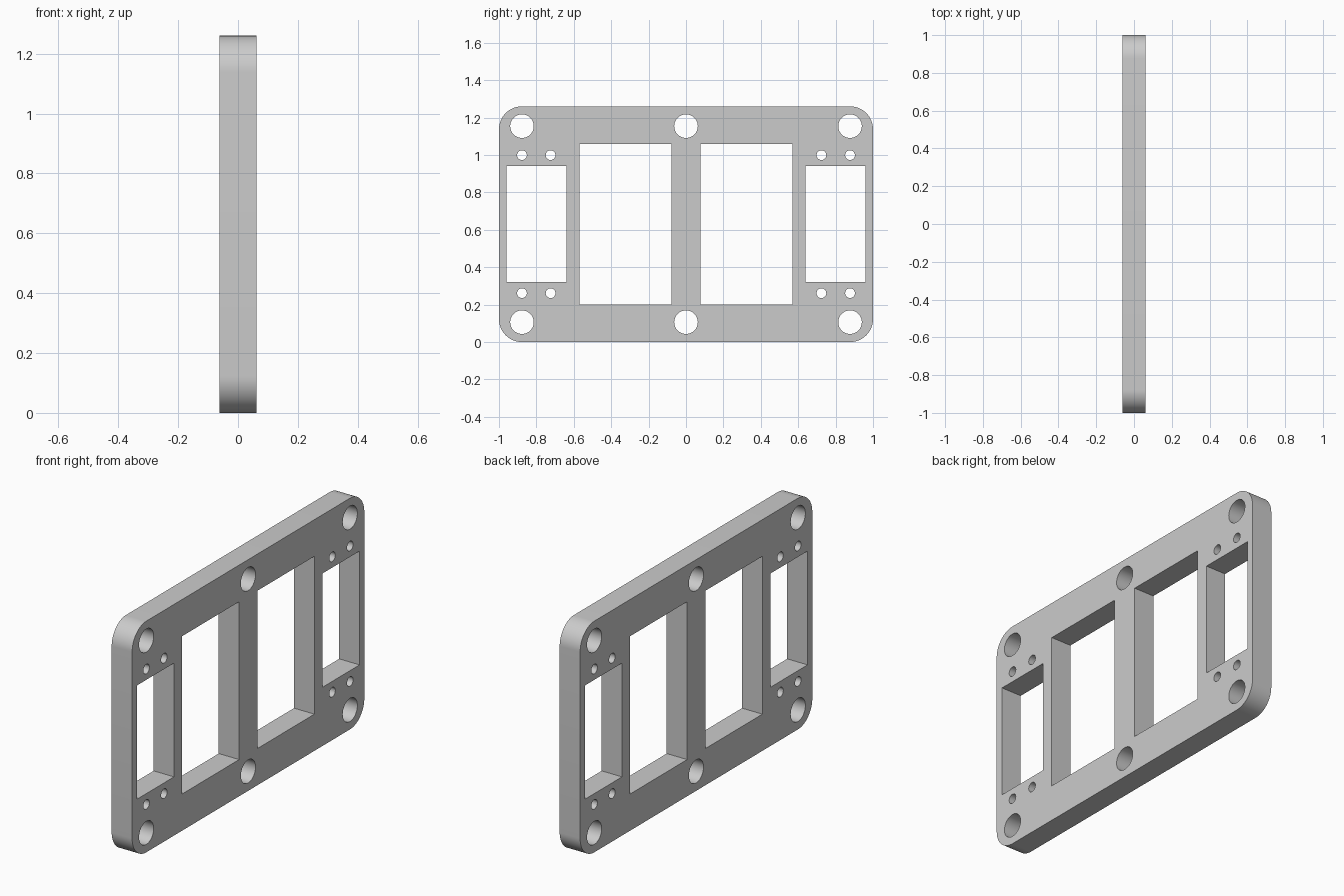
import bpy, bmesh
from math import sin, cos, pi, radians

cube = bpy.data.objects.get("Cube")
if cube:
    bpy.data.objects.remove(cube, do_unlink=True)

HALF_LENGTH, HEIGHT, THICKNESS, CORNER = 1.0, 1.26, 0.123, 0.123
MID = HEIGHT / 2


def arc(cy, cz, r, start, sweep, steps):
    """Points (y, z) along an arc."""
    return [(cy + r * cos(start + sweep * i / steps),
             cz + r * sin(start + sweep * i / steps)) for i in range(steps + 1)]


def circle(cy, cz, r, steps=48):
    return arc(cy, cz, r, 0, 2 * pi, steps)[:-1]


def window(cy, half_width, half_height):
    return [(cy + a * half_width, MID + b * half_height)
            for a, b in ((-1, -1), (1, -1), (1, 1), (-1, 1))]


# Outer outline with rounded corners
outline = []
for k, (a, b) in enumerate(((1, 1), (-1, 1), (-1, -1), (1, -1))):
    outline += arc(a * (HALF_LENGTH - CORNER), MID + b * (MID - CORNER),
                   CORNER, k * pi / 2, pi / 2, 16)
loops = [outline]

# Windows and holes, mirrored left to right and top to bottom
for side in (-1, 1):
    loops.append(window(side * 0.324, 0.246, 0.43))
    loops.append(window(side * 0.799, 0.16, 0.31))
    for level in (-1, 1):
        loops.append(circle(side * 0.877, MID + level * 0.524, 0.063))
        for y in (0.724, 0.877):
            loops.append(circle(side * y, MID + level * 0.369, 0.026, 32))
for level in (-1, 1):
    loops.append(circle(0, MID + level * 0.524, 0.063))

# Fill the profile and extrude it into a plate
bm = bmesh.new()
edges = []
for pts in loops:
    verts = [bm.verts.new((-THICKNESS / 2, y, z)) for y, z in pts]
    edges += [bm.edges.new((v, verts[i - 1])) for i, v in enumerate(verts)]
bmesh.ops.triangle_fill(bm, edges=edges, use_beauty=True, normal=(1, 0, 0))
ext = bmesh.ops.extrude_face_region(bm, geom=bm.faces[:], use_keep_orig=True)
moved = [g for g in ext["geom"] if isinstance(g, bmesh.types.BMVert)]
bmesh.ops.translate(bm, verts=moved, vec=(THICKNESS, 0, 0))
bmesh.ops.recalc_face_normals(bm, faces=bm.faces[:])
mesh = bpy.data.meshes.new("mounting_plate")
bm.to_mesh(mesh)
bm.free()
plate = bpy.data.objects.new("mounting_plate", mesh)
bpy.context.collection.objects.link(plate)

# Plain grey material
grey = bpy.data.materials.new("plain grey")
grey.use_nodes = True
colour = (0.6, 0.6, 0.6, 1)
grey.diffuse_color = colour
grey.node_tree.nodes["Principled BSDF"].inputs["Base Color"].default_value = colour
mesh.materials.append(grey)

# Smooth round walls, sharp rims
bpy.ops.object.select_all(action="DESELECT")
plate.select_set(True)
bpy.context.view_layer.objects.active = plate
bpy.ops.object.shade_smooth_by_angle(angle=radians(30))
